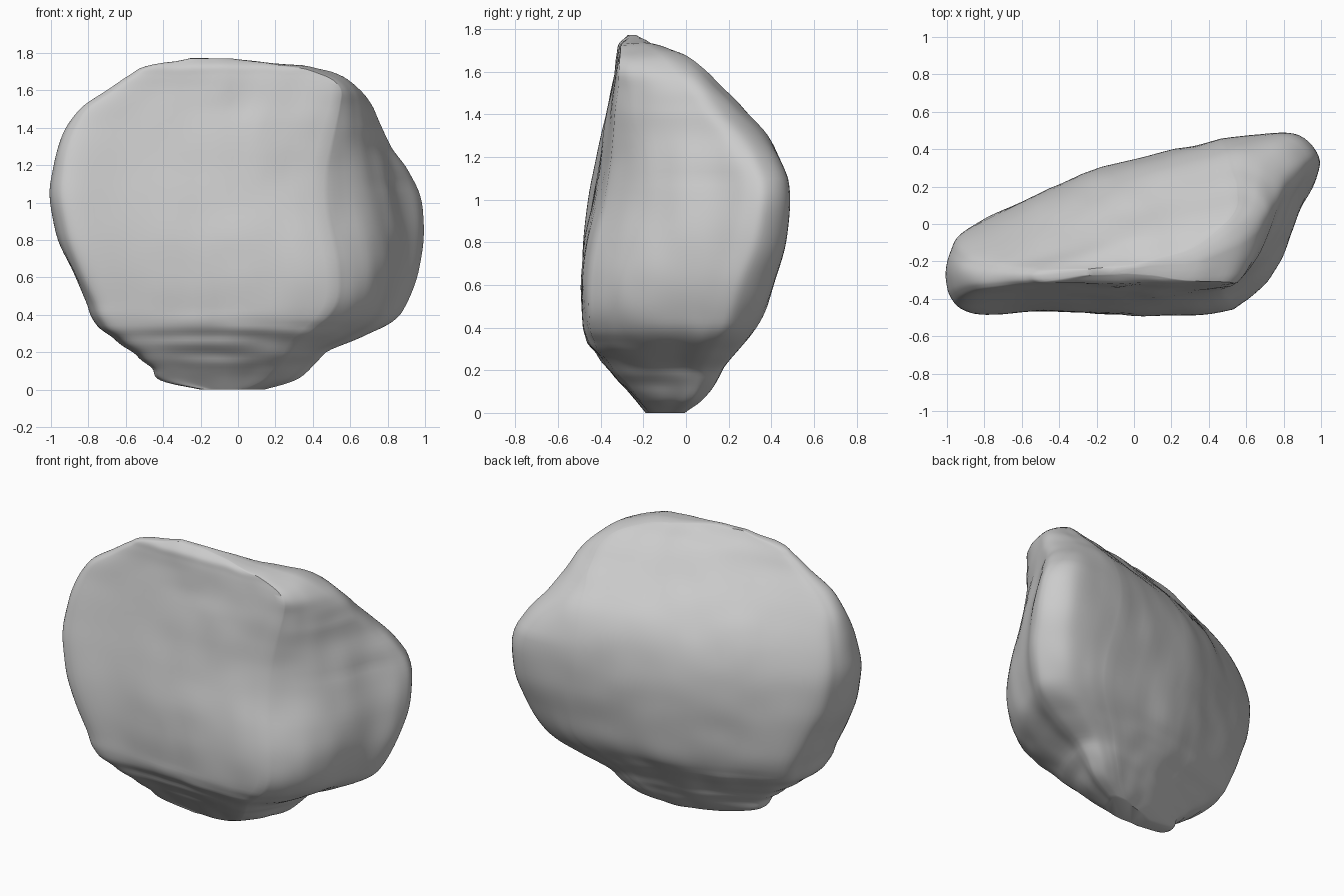
import bpy
import bmesh
from mathutils import Vector, noise

cube = bpy.data.objects.get("Cube")
if cube:
    bpy.data.objects.remove(cube, do_unlink=True)

# Horizontal sections: height, left x, facet x, right x,
# front y at left and right, back y at left and right
LEVELS = [
    (0, -.2, .04, .14, -.19, -.18, -.1, 0),
    (.05, -.42, .15, .31, -.23, -.22, -.13, .08),
    (.12, -.47, .22, .39, -.29, -.28, -.12, .14),
    (.2, -.56, .28, .48, -.36, -.36, -.1, .18),
    (.28, -.68, .34, .65, -.42, -.43, -.07, .25),
    (.36, -.77, .44, .82, -.46, -.48, -.03, .32),
    (.47, -.81, .52, .9, -.47, -.5, 0, .38),
    (.62, -.88, .53, .96, -.48, -.5, -.01, .44),
    (.8, -.96, .5, .99, -.48, -.47, -.04, .51),
    (1, -1, .46, .98, -.46, -.41, -.07, .54),
    (1.16, -.99, .46, .92, -.43, -.38, -.1, .51),
    (1.3, -.96, .49, .82, -.4, -.37, -.14, .42),
    (1.42, -.91, .52, .76, -.37, -.36, -.18, .29),
    (1.52, -.82, .54, .72, -.35, -.34, -.21, .18),
    (1.61, -.68, .54, .65, -.33, -.33, -.23, .08),
    (1.68, -.58, .46, .53, -.32, -.32, -.24, -.03),
    (1.73, -.49, .27, .34, -.31, -.31, -.25, -.15),
    (1.77, -.25, -.08, -.04, -.27, -.26, -.24, -.23),
]

# Section outline: along runs 0-1 to the facet and 1-2 past it; depth is front to back
BACK = [(0, .5), (.015, .8), (.07, 1.01), (.28, 1.12), (.52, 1.18), (.75, 1.14), (1, 1.09)]
FRONT = [(1, .05), (.78, 0), (.52, .01), (.26, .03), (.07, 0), (.015, .16)]
# The right end has a grooved lobe at mid height and a plain chamfer near the crown
LOBE = [(1.36, 1.05), (1.75, .98), (1.98, .84), (1.97, .74), (1.8, .6), (1.62, .37), (1.36, .19)]
CHAMFER = [(1.3, 1.04), (1.65, .95), (1.9, .83), (1.99, .72), (1.93, .6), (1.7, .36), (1.36, .17)]


def spline(points, steps, closed):
    """Smooth curve through tuples of any length."""
    n = len(points)
    pick = (lambda i: points[i % n]) if closed else (lambda i: points[max(0, min(n - 1, i))])
    out = []
    for i in range(n if closed else n - 1):
        quad = [pick(i + k) for k in (-1, 0, 1, 2)]
        for s in range(steps):
            t = s / steps
            out.append([b + t / 2 * (c - a + t * (2 * a - 5 * b + 4 * c - d + t * (3 * (b - c) + d - a)))
                        for a, b, c, d in zip(*quad)])
    if not closed:
        out.append(list(points[-1]))
    return out


def clamp(value):
    return max(0, min(1, value))


def section(level):
    """Closed outline of one horizontal section."""
    z, left, facet, right, front_l, front_r, back_l, back_r = level
    blend = clamp((z - 1.1) / .3)
    end = [Vector(a).lerp(Vector(b), blend) for a, b in zip(LOBE, CHAMFER)]
    points = []
    for along, depth in spline(BACK + end + FRONT, 6, True):
        if along < 1:
            x = left + (facet - left) * along
        else:
            x = facet + (right - facet) * (along - 1)
        u = (x - left) / (right - left)
        front = front_l + (front_r - front_l) * u
        back = back_l + (back_r - back_l) * u
        points.append(Vector((x, front + (back - front) * depth, z)))
    return points


def weather(p):
    """Layered ledges near the base, fine lumps and upright streaks above."""
    base = clamp((.42 - p.z) / .1) * clamp((p.z - .06) / .1)
    crown = clamp((p.z - 1.3) / .2)
    strata = noise.noise(Vector((p.x * 2, p.y * 2, p.z * 16)))
    streak = noise.noise(Vector((p.x * 9, p.y * 9, p.z * 1.5)))
    lump = noise.noise(p * 5)
    amount = .016 * base * strata + .006 * streak + (.007 + .007 * crown) * lump
    out = Vector((p.x, p.y + .1 - p.x * .2, 0))
    if out.length > .01:
        p = p + out.normalized() * amount
    p.z += .012 * crown * noise.noise(Vector((p.x * 7, p.y * 4, 0)))
    return p


# Loft the sections into one closed boulder
bm = bmesh.new()
rings = [[bm.verts.new(weather(p)) for p in section(level)]
         for level in spline(LEVELS, 5, False)]
count = len(rings[0])
for low, high in zip(rings, rings[1:]):
    for i in range(count):
        j = (i + 1) % count
        bm.faces.new((low[i], low[j], high[j], high[i]))
bm.faces.new(rings[0])
bm.faces.new(rings[-1])
bmesh.ops.recalc_face_normals(bm, faces=bm.faces)
mesh = bpy.data.meshes.new("boulder")
bm.to_mesh(mesh)
bm.free()

boulder = bpy.data.objects.new("boulder", mesh)
bpy.context.collection.objects.link(boulder)

# Plain grey stone
stone = bpy.data.materials.new("grey_stone")
stone.use_nodes = True
grey = (.6, .6, .6, 1)
stone.diffuse_color = grey
stone.node_tree.nodes["Principled BSDF"].inputs["Base Color"].default_value = grey
mesh.materials.append(stone)

bpy.context.view_layer.objects.active = boulder
boulder.select_set(True)
bpy.ops.object.shade_smooth_by_angle(angle=.8)
